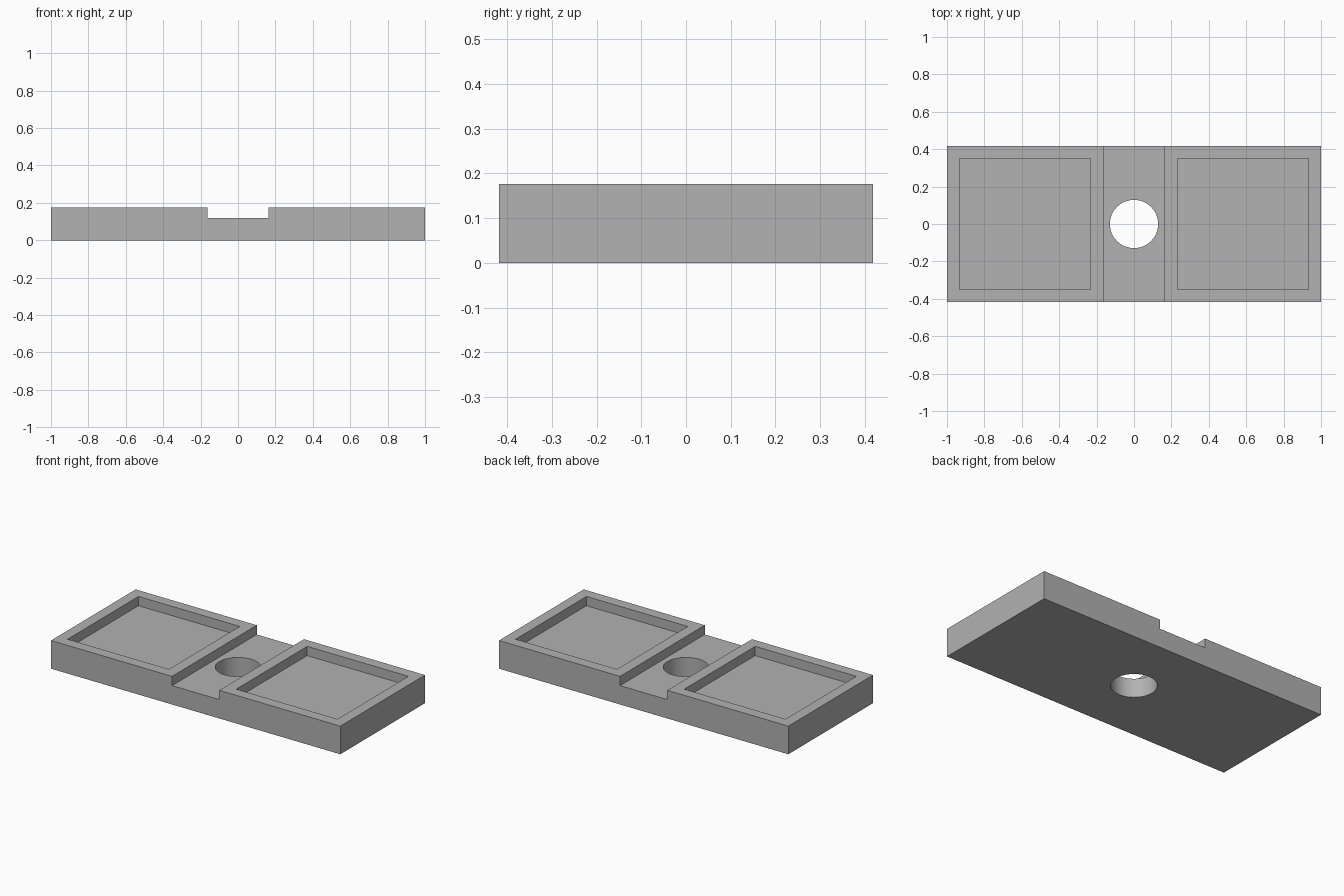
import bpy
import math

if "Cube" in bpy.data.objects:
    bpy.data.objects.remove(bpy.data.objects["Cube"], do_unlink=True)

HALF_Y = 0.418
TOP = 0.176
FLOOR = 0.118        # shared floor of the channel and both trays
CHANNEL = 0.163      # half width of the middle channel
HOLE_R = 0.129

grey = bpy.data.materials.new("mid_grey")
grey.use_nodes = True
colour = (0.445, 0.445, 0.445, 1)
grey.diffuse_color = colour
grey.node_tree.nodes["Principled BSDF"].inputs["Base Color"].default_value = colour


def box(name, low, high):
    centre = [(a + b) / 2 for a, b in zip(low, high)]
    bpy.ops.mesh.primitive_cube_add(size=1, location=centre)
    obj = bpy.context.object
    obj.name = name
    obj.scale = [b - a for a, b in zip(low, high)]
    bpy.ops.object.transform_apply(location=True, rotation=False, scale=True)
    obj.data.materials.append(grey)
    return obj


def cut(target, cutter):
    cutter.hide_render = True
    mod = target.modifiers.new(cutter.name, "BOOLEAN")
    mod.operation = "DIFFERENCE"
    mod.solver = "EXACT"
    mod.object = cutter
    bpy.context.view_layer.objects.active = target
    bpy.ops.object.modifier_apply(modifier=mod.name)
    bpy.data.objects.remove(cutter, do_unlink=True)


# Solid base block
plate = box("double_tray_plate", (-1, -HALF_Y, 0), (1, HALF_Y, TOP))

# Channel across the middle
cut(plate, box("channel_cutter", (-CHANNEL, -1, FLOOR), (CHANNEL, 1, 1)))

# Square recess on each side
for side in (-1, 1):
    x = side * 0.583
    cut(plate, box("tray_cutter", (x - 0.35, -0.35, FLOOR), (x + 0.35, 0.35, 1)))

# Round hole through the centre
bpy.ops.mesh.primitive_cylinder_add(vertices=48, radius=HOLE_R, depth=1)
hole = bpy.context.object
hole.name = "hole_cutter"
hole.data.materials.append(grey)
cut(plate, hole)

# Smooth hole wall, crisp edges elsewhere
bpy.ops.object.select_all(action="DESELECT")
plate.select_set(True)
bpy.context.view_layer.objects.active = plate
bpy.ops.object.shade_smooth_by_angle(angle=math.radians(30))
